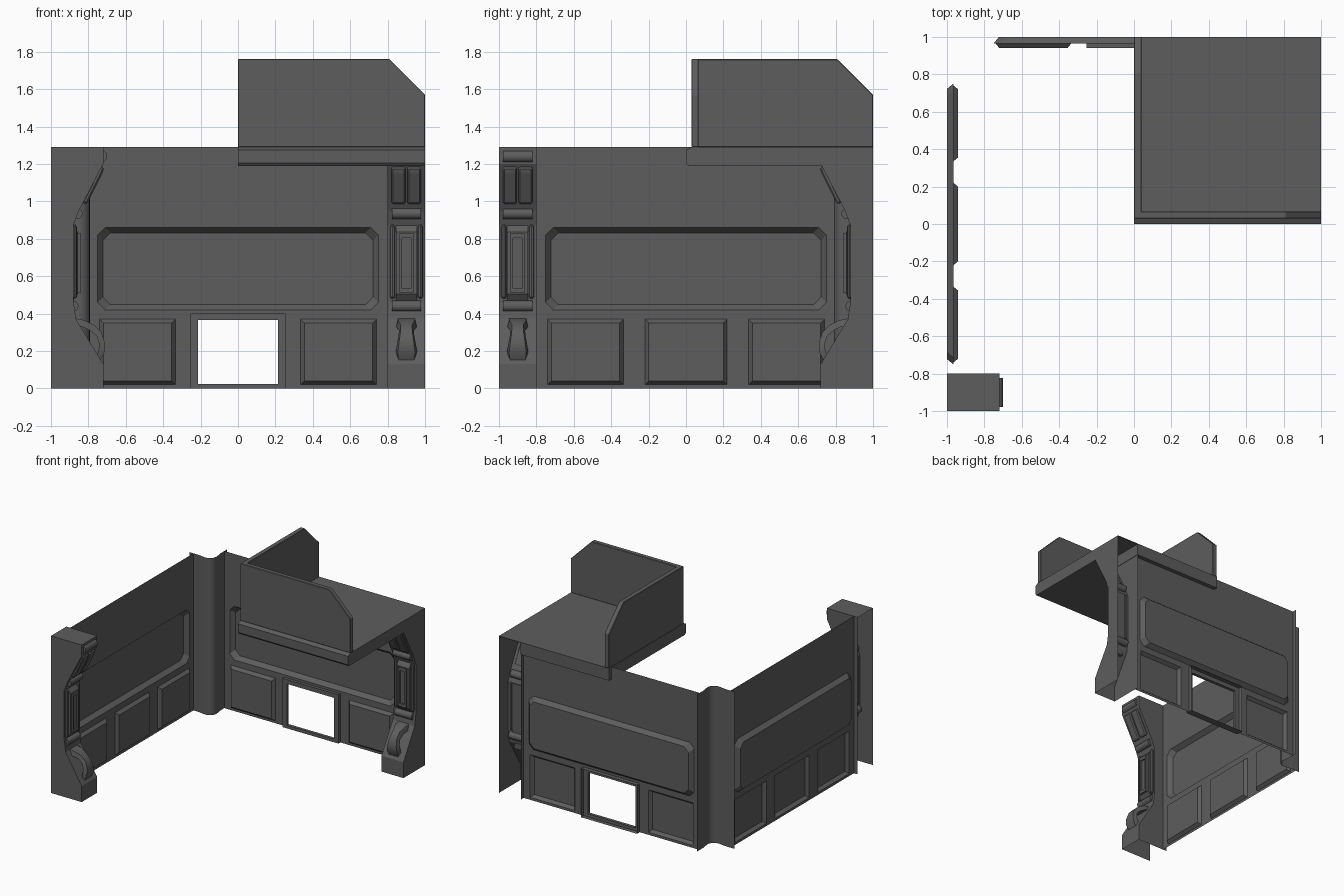
import bpy, bmesh, math
from mathutils import Matrix

if "Cube" in bpy.data.objects:
    bpy.data.objects.remove(bpy.data.objects["Cube"])

H = 1.29
# local part space: x = depth from the outer face, y = along the wall, z up
TURN = Matrix.Rotation(-math.pi / 2, 4, 'Z')
LEFT_WALL = Matrix.Translation((-1, 0, 0))
BACK_WALL = Matrix.Translation((0, 1, 0)) @ TURN
FRONT_PILLAR = Matrix.Translation((-1, -0.9, 0))
BACK_PILLAR = Matrix.Translation((0.9, 1, 0)) @ TURN

DARK = bpy.data.materials.new("dark_grey")
DARK.diffuse_color = (0.11, 0.11, 0.11, 1)
DARK.use_nodes = True
DARK.node_tree.nodes["Principled BSDF"].inputs["Base Color"].default_value = DARK.diffuse_color


def finish(name, bm, M=Matrix(), closed=True, smooth=False):
    bmesh.ops.remove_doubles(bm, verts=bm.verts, dist=1e-5)
    bmesh.ops.recalc_face_normals(bm, faces=bm.faces)
    if not closed:  # open sheets face into the room
        if sum(f.normal.x * f.calc_area() for f in bm.faces) < 0:
            bmesh.ops.reverse_faces(bm, faces=bm.faces)
    me = bpy.data.meshes.new(name)
    bm.to_mesh(me)
    bm.free()
    me.materials.append(DARK)
    ob = bpy.data.objects.new(name, me)
    bpy.context.collection.objects.link(ob)
    ob.matrix_world = M
    if smooth:
        bpy.context.view_layer.objects.active = ob
        ob.select_set(True)
        bpy.ops.object.shade_smooth_by_angle(angle=math.radians(35))
        ob.select_set(False)
    return ob


def loop(bm, d, pts):
    return [bm.verts.new((d, t, z)) for t, z in pts]


def bridge(bm, a, b, cyclic=True):
    n = len(a)
    for i in range(n if cyclic else n - 1):
        j = (i + 1) % n
        bm.faces.new((a[i], a[j], b[j], b[i]))


def rect(t0, t1, z0, z1, c=0):
    if not c:
        return [(t0, z0), (t1, z0), (t1, z1), (t0, z1)]
    return [(t0 + c, z0), (t1 - c, z0), (t1, z0 + c), (t1, z1 - c),
            (t1 - c, z1), (t0 + c, z1), (t0, z1 - c), (t0, z0 + c)]


def prism(name, pts, lo, hi, axis='y', M=Matrix(), bevel=0, smooth=False):
    # extrude a (horizontal, z) profile along the other horizontal axis
    bm = bmesh.new()
    rings = [[bm.verts.new((p, s, z) if axis == 'y' else (s, p, z)) for p, z in pts]
             for s in (lo, hi)]
    bridge(bm, *rings)
    for r in rings:
        bm.faces.new(r)
    ob = finish(name, bm, M, smooth=smooth)
    if bevel:
        m = ob.modifiers.new("edge_bevel", 'BEVEL')
        m.width, m.segments = bevel, 1
    return ob


def wall(name, M, low_panels, door=None):
    D = 0.035
    bm = bmesh.new()
    holes = [loop(bm, D, rect(-0.8, 0.8, 0, H))]
    # large recessed panel and raised lower panels
    panels = [((-0.75, 0.75, 0.42, 0.86), 0.04, 0.028, 0.0)]
    panels += [((a, b, 0.02, 0.37), 0, 0.02, 0.06) for a, b in low_panels]
    for (a, b, z0, z1), c, i, d in panels:
        rim = loop(bm, D, rect(a, b, z0, z1, c))
        inner = loop(bm, d, rect(a + i, b - i, z0 + i, z1 - i, c))
        holes.append(rim)
        bridge(bm, rim, inner)
        bm.faces.new(inner)
    if door:
        holes.append(loop(bm, D, door))
    edges = []
    for h in holes:
        for i in range(len(h)):
            p = (h[i - 1], h[i])
            edges.append(bm.edges.get(p) or bm.edges.new(p))
    bmesh.ops.triangle_fill(bm, use_beauty=True, edges=edges, normal=(1, 0, 0))
    # end flanges turning back to the outer face
    for t in (-0.8, 0.8):
        bm.faces.new([bm.verts.new(v) for v in
                      ((0, t, 0), (D, t, 0), (D, t, H), (0, t, H))])
    finish(name, bm, M, closed=False)


wall("left_wall", LEFT_WALL, [(-0.74, -0.335), (-0.22, 0.22), (0.335, 0.74)])
opening = rect(-0.215, 0.215, 0.025, 0.365)
wall("back_wall", BACK_WALL, [(-0.74, -0.335), (0.335, 0.74)], opening)

# hatch frame around the opening in the back wall
bm = bmesh.new()
outer = rect(-0.255, 0.255, 0, 0.4)
rings = [loop(bm, 0, outer), loop(bm, 0.06, outer),
         loop(bm, 0.06, opening), loop(bm, 0.035, opening)]
for a, b in zip(rings, rings[1:]):
    bridge(bm, a, b)
finish("hatch_frame", bm, BACK_WALL, closed=False)

# rounded inner corner between the two walls
arc = [(-0.85 + 0.06 * math.sin(a), 0.85 - 0.06 * math.cos(a))
       for a in (i * math.pi / 8 for i in range(5))]
path = [(-1, 0.8), (-0.965, 0.8), (-0.92, 0.8)] + arc + [(-0.8, 0.92), (-0.8, 0.965), (-0.8, 1)]
bm = bmesh.new()
bridge(bm, *[[bm.verts.new((x, y, z)) for x, y in path] for z in (0, H)], cyclic=False)
finish("corner_column", bm, closed=False, smooth=True)


def pillar(tag, M):
    # shell, open at the back and bottom
    prof = [(0, H), (0.28, H), (0.28, 1.2), (0.15, 0.95), (0.12, 0.87), (0.12, 0.47),
            (0.135, 0.37), (0.28, 0.13), (0.28, 0), (0, 0)]
    bm = bmesh.new()
    a, b = [[bm.verts.new((d, t, z)) for d, z in prof] for t in (-0.1, 0.1)]
    bridge(bm, a[:-1], b[:-1], cyclic=False)
    bm.faces.new(a)
    bm.faces.new(b)
    finish(tag + "_pillar_shell", bm, M, closed=False)
    # horizontal rollers
    for i, (d, z, r) in enumerate(((0.268, 1.24, 0.033), (0.14, 0.935, 0.03), (0.118, 0.44, 0.03))):
        pts = [(d + r * math.cos(k * math.pi / 6), z + r * math.sin(k * math.pi / 6))
               for k in range(12)]
        prism(f"{tag}_roller_{i}", pts, -0.078, 0.078, 'y', M, smooth=True)
    for s, side in ((-1, "left"), (1, "right")):
        # upper slanted slats
        c = s * 0.042
        prism(f"{tag}_slat_{side}", [(0.17, 1.0), (0.265, 1.19), (0.285, 1.18), (0.275, 1.15),
                                     (0.195, 0.99), (0.175, 0.985)],
              c - 0.037, c + 0.037, 'y', M, bevel=0.012)
        # side rods with tapered ends
        bm = bmesh.new()
        rows = [[bm.verts.new((0.125 + r * math.cos(k * math.pi / 4),
                               s * 0.074 + r * math.sin(k * math.pi / 4), z)) for k in range(8)]
                for r, z in ((0.006, 0.48), (0.014, 0.49), (0.014, 0.865), (0.006, 0.875))]
        for p, q in zip(rows, rows[1:]):
            bridge(bm, p, q)
        bm.faces.new(rows[0])
        bm.faces.new(rows[-1])
        finish(f"{tag}_rod_{side}", bm, M, smooth=True)
    # raised plate with a rectangular ring on it
    prism(tag + "_plate", [(0.11, 0.87), (0.12, 0.87), (0.145, 0.835), (0.145, 0.505),
                           (0.12, 0.47), (0.11, 0.47)], -0.056, 0.056, 'y', M)
    bm = bmesh.new()
    big, small = rect(-0.037, 0.037, 0.51, 0.83), rect(-0.024, 0.024, 0.535, 0.805)
    rings = [loop(bm, d, p) for d, p in ((0.14, big), (0.158, big), (0.158, small), (0.14, small))]
    for p, q in zip(rings, rings[1:]):
        bridge(bm, p, q)
    finish(tag + "_plate_ring", bm, M, closed=False)
    # curved lower handle: outer point, inner point, half width
    bm = bmesh.new()
    rows = []
    for do, zo, di, zi, w in ((0.13, 0.375, 0.13, 0.33, 0.055), (0.18, 0.365, 0.17, 0.33, 0.055),
                              (0.23, 0.34, 0.21, 0.31, 0.04), (0.27, 0.3, 0.245, 0.28, 0.042),
                              (0.29, 0.24, 0.258, 0.24, 0.05), (0.285, 0.19, 0.255, 0.2, 0.056),
                              (0.262, 0.145, 0.24, 0.165, 0.05)):
        rows.append([bm.verts.new(v) for v in ((do, -w + 0.01, zo), (do, w - 0.01, zo),
                                               (di, w, zi), (di, -w, zi))])
    for p, q in zip(rows, rows[1:]):
        bridge(bm, p, q)
    bm.faces.new(rows[0])
    bm.faces.new(rows[-1])
    finish(tag + "_handle", bm, M, smooth=True)


pillar("front", FRONT_PILLAR)
pillar("back", BACK_PILLAR)

# raised platform, hollow above the back pillar, and its two guard panels
deck = prism("platform", [(0, 1.205), (0.012, 1.19), (1, 1.19), (1, H), (0.03, H), (0, 1.275)], 0, 1, 'x')
cutter = prism("pillar_cutter", rect(0.73, 1.1, 1.1, 1.285), 0.803, 0.998, 'x')
cutter.hide_render = True
cutter.hide_set(True)
cut = deck.modifiers.new("pillar_hollow", 'BOOLEAN')
cut.operation, cut.object = 'DIFFERENCE', cutter
guard = [(1.0, 1.57), (0.81, 1.76)]
prism("front_guard", [(0, H), (1.0, H)] + guard + [(0, 1.76)], 0.03, 0.068, 'y', bevel=0.003)
prism("side_guard", [(0.03, H), (1.0, H)] + guard + [(0.03, 1.76)], 0, 0.04, 'x', bevel=0.003)
